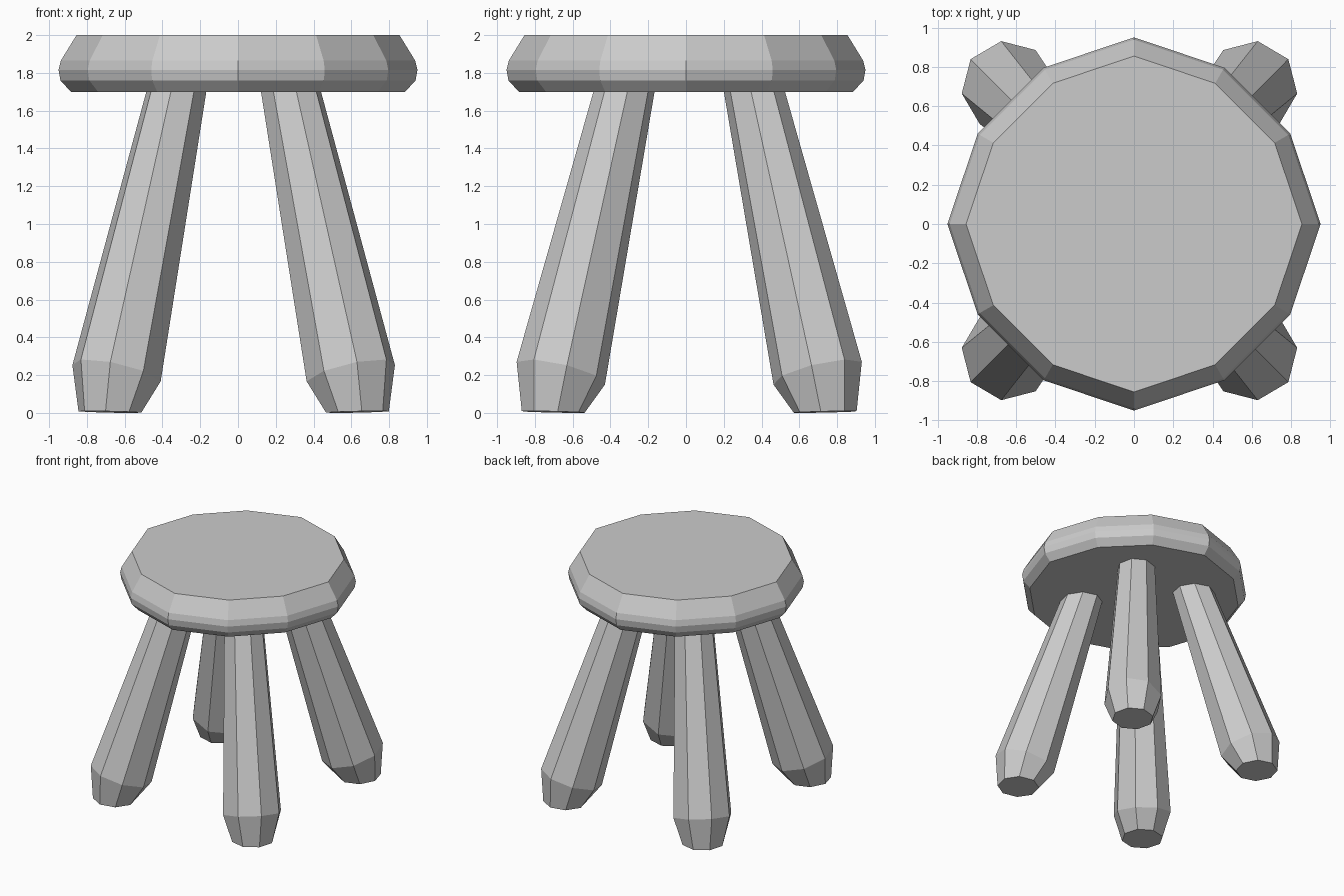
import bpy
from math import cos, sin, radians

if "Cube" in bpy.data.objects:
    bpy.data.objects.remove(bpy.data.objects["Cube"])


def loft(name, rings):
    """Skin a list of equal-length rings and cap both ends."""
    n = len(rings[0])
    verts = [v for ring in rings for v in ring]
    faces = [(i * n + j, i * n + (j + 1) % n, (i + 1) * n + (j + 1) % n, (i + 1) * n + j)
             for i in range(len(rings) - 1) for j in range(n)]
    faces.append(tuple(reversed(range(n))))
    faces.append(tuple(range((len(rings) - 1) * n, len(rings) * n)))
    mesh = bpy.data.meshes.new(name)
    mesh.from_pydata(verts, [], faces)
    obj = bpy.data.objects.new(name, mesh)
    bpy.context.collection.objects.link(obj)
    return obj


# Seat: twelve-sided disc with a rounded rim, corners on the axes slightly proud
def seat_ring(r, z):
    ring = []
    for k in range(12):
        a, q = radians(30 * k), r * (1 if k % 3 == 0 else 0.967)
        ring.append((q * cos(a), q * sin(a), z))
    return ring


profile = [(0.885, 1.70), (0.94, 1.76), (0.95, 1.815), (0.938, 1.865), (0.855, 2.0)]
loft("seat", [seat_ring(r, z) for r, z in profile])

# Legs: splayed octagonal posts, thicker downward, chamfered to a flat foot
MID_X, MID_Y = -0.023, 0.017


def leg_ring(cx, cy, cz, r, tilt, sx, sy):
    ring = []
    for k in range(8):
        a = radians(-8 + 45 * k)
        dx, dy = r * cos(a), r * sin(a)
        z = cz + tilt * (0.215 * dx + 0.228 * dy)
        ring.append((MID_X + sx * (cx + dx), MID_Y + sy * (cy + dy), z))
    return ring if sx * sy > 0 else ring[::-1]


stations = [(0.655, 0.72, 0.005, 0.168, 0.1),
            (0.62, 0.68, 0.21, 0.236, 1),
            (0.285, 0.325, 1.78, 0.15, 1)]
for sy, end in ((-1, "front"), (1, "back")):
    for sx, side in ((-1, "left"), (1, "right")):
        loft(f"{end}_{side}_leg", [leg_ring(*s, sx, sy) for s in stations])
